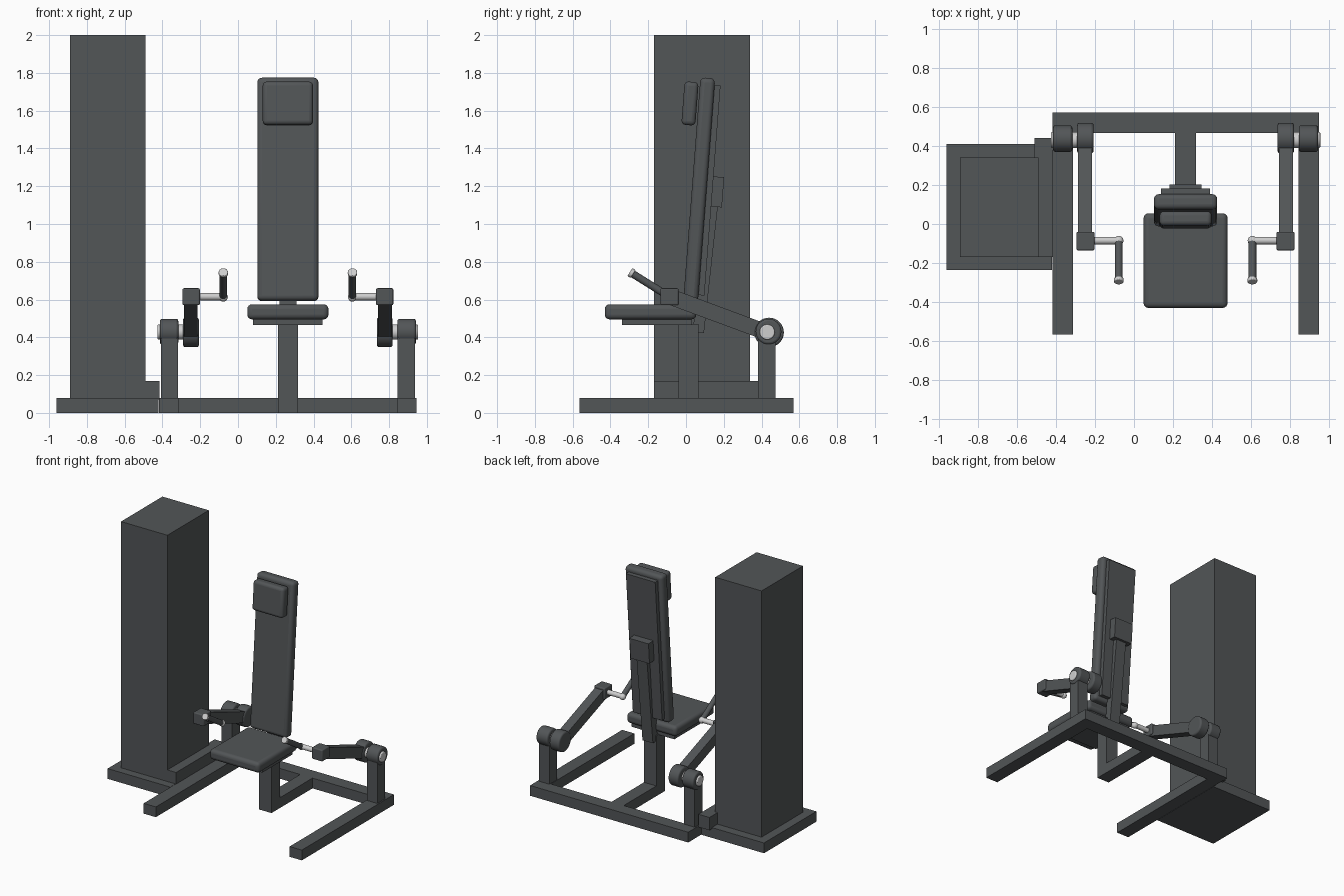
import bpy, math
from mathutils import Vector, Matrix

if "Cube" in bpy.data.objects:
    bpy.data.objects.remove(bpy.data.objects["Cube"])


def material(name, rgb):
    m = bpy.data.materials.new(name)
    m.diffuse_color = (*rgb, 1)
    m.use_nodes = True
    m.node_tree.nodes["Principled BSDF"].inputs["Base Color"].default_value = m.diffuse_color
    return m


DARK = material("charcoal", (0.085, 0.092, 0.096))
STEEL = material("bright steel", (0.62, 0.62, 0.62))
CX = 0.264          # centre line of the seat and arms


def finish(ob, name, mat, bevel=0, segments=4):
    ob.name = name
    ob.data.materials.append(mat)
    if bevel:
        mod = ob.modifiers.new("bevel", "BEVEL")
        mod.width, mod.segments = bevel, segments
        mod.limit_method = "ANGLE"
        mod.angle_limit = math.radians(50)
    return ob


def smooth():
    bpy.ops.object.shade_smooth_by_angle(angle=math.radians(35))


def box(name, x, y, z, bevel=0, tilt=0, mat=DARK):
    """Box from ranges, optionally tilted about its own x axis."""
    bpy.ops.mesh.primitive_cube_add(size=1)
    ob = bpy.context.object
    size = [r[1] - r[0] for r in (x, y, z)]
    ob.data.transform(Matrix.Diagonal((*size, 1)))
    ob.location = [(r[0] + r[1]) / 2 for r in (x, y, z)]
    ob.rotation_euler.x = tilt
    if bevel:
        smooth()
    return finish(ob, name, mat, bevel)


def rod(name, a, b, r, mat, bevel=0):
    """Cylinder between two points."""
    a, b = Vector(a), Vector(b)
    bpy.ops.mesh.primitive_cylinder_add(vertices=32, radius=r, depth=(b - a).length)
    ob = bpy.context.object
    ob.rotation_euler = (b - a).to_track_quat("Z", "Y").to_euler()
    ob.location = (a + b) / 2
    smooth()
    return finish(ob, name, mat, bevel, 3)


def beam(name, x, a, b, thick):
    """Square bar in the yz plane between points a and b."""
    dy, dz = b[0] - a[0], b[1] - a[1]
    y, z = (a[0] + b[0]) / 2, (a[1] + b[1]) / 2
    half = math.hypot(dy, dz) / 2
    return box(name, x, (y - thick / 2, y + thick / 2), (z - half, z + half),
               tilt=math.atan2(-dy, dz))


def around(c, h):
    return (c - h, c + h)


# Weight tower and its base
box("tower_base", (-0.96, -0.42), (-0.235, 0.41), (0, 0.08))
box("weight_tower", (-0.89, -0.49), (-0.17, 0.34), (0.08, 2))
box("tower_link_block", (-0.51, -0.415), (-0.17, 0.44), (0.07, 0.17))

# Floor frame and seat post
box("rear_crossbar", (-0.418, 0.946), (0.465, 0.57), (0, 0.08))
box("centre_rail", around(CX, 0.053), (-0.04, 0.465), (0, 0.08))
box("seat_post", around(CX, 0.053), (-0.04, 0.065), (0, 0.47))

# Seat
box("seat_plate", around(CX, 0.184), (-0.34, 0.03), (0.465, 0.5))
box("seat_cushion", around(CX, 0.215), (-0.43, 0.055), (0.495, 0.575), 0.026)

# Backrest, leaning slightly to the rear
LEAN = -math.radians(4.4)
box("back_cushion", around(CX, 0.162), around(0.07, 0.039), around(1.183, 0.592), 0.025, LEAN)
box("headrest", around(CX, 0.133), around(0.021, 0.037), around(1.638, 0.115), 0.022, LEAN)
box("back_plate", around(CX, 0.126), around(0.124, 0.016), around(1.178, 0.557), 0, LEAN)
box("back_bracket", around(CX, 0.082), around(0.166, 0.03), around(1.17, 0.08), 0, LEAN)
beam("back_support", around(CX, 0.045), (0.065, 0.425), (0.15, 1.2), 0.06)

# Side rails, pivots and press arms, mirrored about the seat
for side, s in (("right", 1), ("left", -1)):
    def span(a, b):
        return tuple(sorted((CX + s * a, CX + s * b)))

    def pt(x, y, z):
        return (CX + s * x, y, z)

    box(side + "_floor_rail", span(0.577, 0.682), (-0.565, 0.465), (0, 0.08))
    box(side + "_pivot_post", span(0.581, 0.672), (0.38, 0.475), (0.08, 0.43))
    rod(side + "_post_hub", pt(0.58, 0.437, 0.43), pt(0.678, 0.437, 0.43), 0.068, DARK, 0.012)
    rod(side + "_axle", pt(0.5, 0.43, 0.428), pt(0.69, 0.43, 0.428), 0.04, STEEL, 0.006)
    rod(side + "_arm_hub", pt(0.471, 0.44, 0.426), pt(0.555, 0.44, 0.426), 0.078, DARK, 0.012)
    beam(side + "_press_arm", span(0.478, 0.55), (0.43, 0.425), (-0.07, 0.61), 0.084)
    box(side + "_arm_end_block", span(0.466, 0.558), (-0.135, -0.04), (0.57, 0.66), 0.008)

    # Handle: steel stub, elbow ball, angled grip and end cap
    rod(side + "_handle_stub", pt(0.47, -0.085, 0.615), pt(0.342, -0.085, 0.615), 0.019, STEEL)
    bpy.ops.mesh.primitive_uv_sphere_add(segments=24, ring_count=12, radius=0.024,
                                         location=pt(0.342, -0.085, 0.613))
    smooth()
    finish(bpy.context.object, side + "_handle_elbow", STEEL)
    rod(side + "_handle_grip", pt(0.342, -0.085, 0.613), pt(0.342, -0.285, 0.738), 0.02, DARK)
    rod(side + "_grip_cap", pt(0.342, -0.28, 0.735), pt(0.342, -0.297, 0.746), 0.025, STEEL, 0.004)
